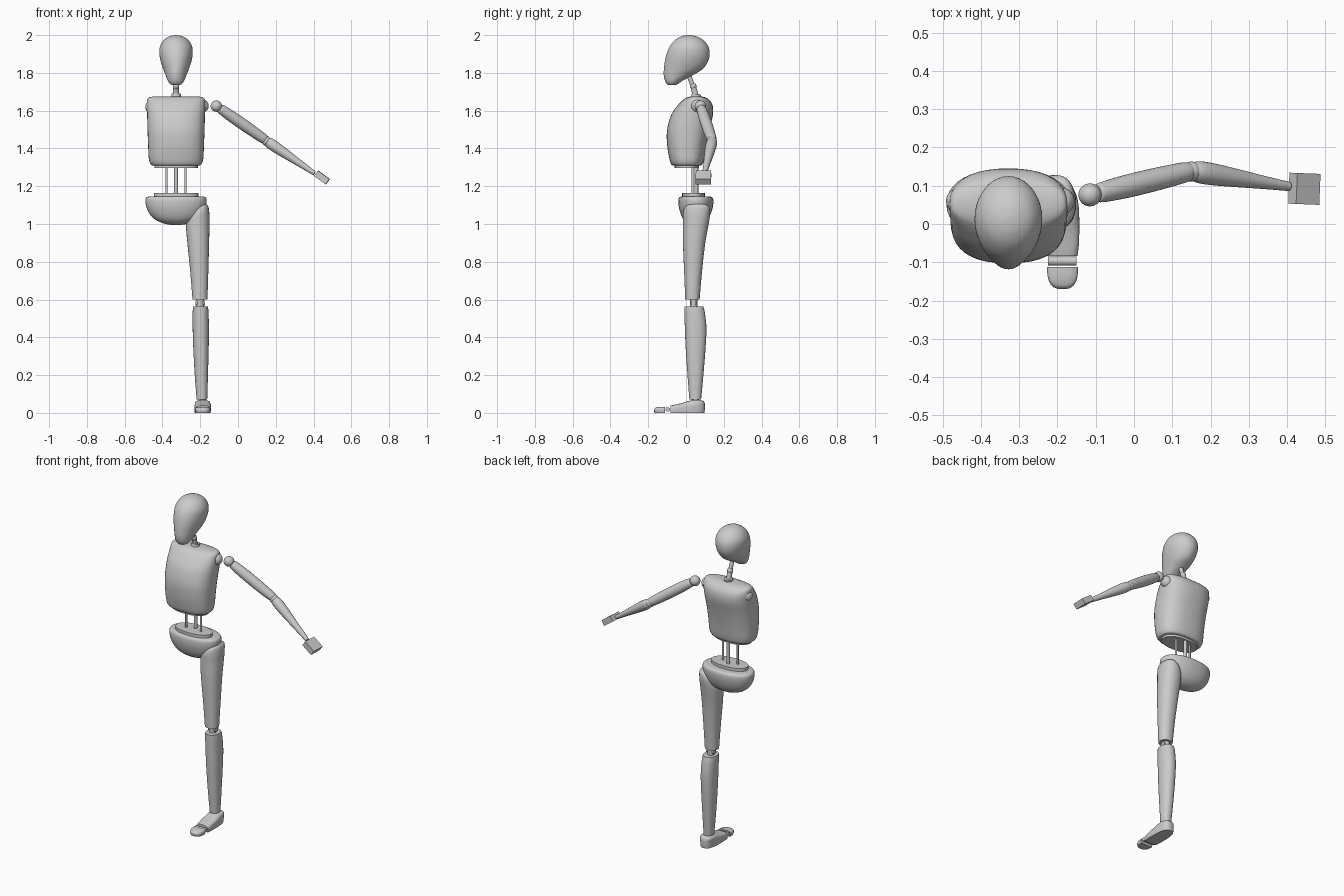
import bpy, bmesh, math
from mathutils import Vector, Matrix

cube = bpy.data.objects.get("Cube")
if cube:
    bpy.data.objects.remove(cube, do_unlink=True)

grey = bpy.data.materials.new("plain grey")
grey.use_nodes = True
grey.diffuse_color = (0.6, 0.6, 0.6, 1)
grey.node_tree.nodes["Principled BSDF"].inputs["Base Color"].default_value = grey.diffuse_color


def finish(name, bm, matrix=None, smooth=True):
    """Turn a bmesh into a named, coloured, shaded object."""
    bmesh.ops.recalc_face_normals(bm, faces=bm.faces)
    mesh = bpy.data.meshes.new(name)
    bm.to_mesh(mesh)
    bm.free()
    obj = bpy.data.objects.new(name, mesh)
    bpy.context.collection.objects.link(obj)
    mesh.materials.append(grey)
    if matrix:
        mesh.transform(matrix)
    if smooth:
        bpy.ops.object.select_all(action="DESELECT")
        obj.select_set(True)
        bpy.context.view_layer.objects.active = obj
        bpy.ops.object.shade_smooth_by_angle(angle=math.radians(40))
    return obj


def spline(rows, steps):
    """Smooth the list of sections with a Catmull-Rom curve."""
    rows = [Vector(r) for r in rows]
    out = []
    for i in range(len(rows) - 1):
        a, b, c, d = rows[max(i - 1, 0)], rows[i], rows[i + 1], rows[min(i + 2, len(rows) - 1)]
        for s in range(steps):
            t = s / steps
            out.append(b + (c - a) * (t / 2) + (a * 2 - b * 5 + c * 4 - d) * (t * t / 2)
                       + (b * 3 - a - c * 3 + d) * (t ** 3 / 2))
    return out + [rows[-1]]


def loft(name, rows, power=2, steps=5, matrix=None, cut_y=None, keep_back=True, sides=40):
    """Skin superellipse sections given as (z, left x, right x, front y, back y)."""
    bm = bmesh.new()
    rings = []
    for z, x0, x1, y0, y1 in spline(rows, steps):
        ring = []
        for k in range(sides):
            a = math.tau * k / sides
            c, s = math.cos(a), math.sin(a)
            px = math.copysign(abs(c) ** (2 / power), c)
            py = math.copysign(abs(s) ** (2 / power), s)
            ring.append(bm.verts.new(((x0 + x1 + (x1 - x0) * px) / 2,
                                      (y0 + y1 + (y1 - y0) * py) / 2, z)))
        rings.append(ring)
    for low, high in zip(rings, rings[1:]):
        for k in range(sides):
            n = (k + 1) % sides
            bm.faces.new((low[k], low[n], high[n], high[k]))
    bm.faces.new(rings[0])
    bm.faces.new(rings[-1])
    if cut_y is not None:
        bmesh.ops.bisect_plane(bm, geom=bm.verts[:] + bm.edges[:] + bm.faces[:],
                               plane_co=(0, cut_y, 0), plane_no=(0, 1, 0),
                               clear_inner=keep_back, clear_outer=not keep_back)
        bmesh.ops.holes_fill(bm, edges=[e for e in bm.edges if e.is_boundary])
    return finish(name, bm, matrix)


def limb(name, start, end, radii):
    """Round tapered piece between two points; radii are (fraction, radius)."""
    start, end = Vector(start), Vector(end)
    axis = end - start
    turn = Matrix.Translation(start) @ axis.to_track_quat("Z", "Y").to_matrix().to_4x4()
    rows = [(f * axis.length, -r, r, -r, r) for f, r in radii]
    return loft(name, rows, matrix=turn, sides=28)


def rod(name, start, end, radius):
    return limb(name, start, end, [(0, radius), (1, radius)])


def ball(name, centre, radius):
    bm = bmesh.new()
    bmesh.ops.create_uvsphere(bm, u_segments=28, v_segments=16, radius=radius)
    return finish(name, bm, Matrix.Translation(centre))


MID = -0.328  # centre line of the torso


def centred(rows):
    return [(z, MID - w, MID + w, f, b) for z, w, f, b in rows]


# Head: rounded skull tapering forward to the chin
loft("head", centred([
    (1.735, 0.012, -0.085, -0.06), (1.74, 0.03, -0.1, -0.045), (1.76, 0.044, -0.112, -0.015),
    (1.79, 0.056, -0.118, 0.04), (1.82, 0.068, -0.117, 0.088), (1.86, 0.081, -0.112, 0.116),
    (1.9, 0.088, -0.103, 0.125), (1.94, 0.085, -0.086, 0.118), (1.975, 0.064, -0.056, 0.09),
    (1.994, 0.033, -0.022, 0.054), (2, 0.004, 0.012, 0.02)]))

# Neck: two rods, a joint and a collar
rod("neck_upper", (MID, 0.01, 1.8), (MID, 0.04, 1.72), 0.012)
ball("neck_joint", (MID, 0.038, 1.73), 0.017)
rod("neck_lower", (MID, 0.04, 1.72), (MID, 0.06, 1.65), 0.015)
rod("neck_collar", (MID, 0.052, 1.665), (MID, 0.056, 1.688), 0.025)

# Ribcage with a flat rim below
loft("chest", centred([
    (1.31, 0.122, -0.066, 0.076), (1.316, 0.134, -0.078, 0.087), (1.345, 0.144, -0.088, 0.096),
    (1.42, 0.148, -0.1, 0.108), (1.5, 0.151, -0.1, 0.124), (1.58, 0.153, -0.077, 0.143),
    (1.63, 0.154, -0.042, 0.14), (1.66, 0.152, -0.012, 0.12), (1.671, 0.14, 0.008, 0.1),
    (1.676, 0.11, 0.03, 0.08)]), power=2.5)
loft("chest_rim", centred([(1.297, 0.115, -0.06, 0.07), (1.315, 0.115, -0.06, 0.07)]), power=2.3)
ball("left_shoulder_socket", (-0.19, 0.06, 1.625), 0.035)
ball("right_shoulder_socket", (-0.457, 0.06, 1.62), 0.034)

# Waist rods
rod("spine_rod", (MID, 0.055, 1.14), (MID, 0.055, 1.31), 0.01)
for side, x in (("right", -0.05), ("left", 0.05)):
    rod(side + "_waist_rod", (MID + x, 0.035, 1.14), (MID + x, 0.035, 1.31), 0.006)

# Pelvis bowl and its top plate
loft("pelvis", centred([
    (0.995, 0.015, 0.04, 0.06), (1.0, 0.055, 0.017, 0.085), (1.02, 0.105, -0.01, 0.112),
    (1.05, 0.138, -0.027, 0.13), (1.09, 0.157, -0.038, 0.142), (1.125, 0.162, -0.04, 0.145),
    (1.142, 0.155, -0.034, 0.138), (1.146, 0.135, -0.02, 0.12)]), power=2.2)
loft("pelvis_plate", centred([(1.14, 0.118, -0.02, 0.1), (1.164, 0.118, -0.02, 0.1)]), power=2.2)

# Left leg
loft("thigh", [
    (0.6, -0.241, -0.162, -0.004, 0.072), (0.75, -0.253, -0.157, -0.01, 0.085),
    (0.9, -0.268, -0.153, -0.016, 0.102), (1, -0.275, -0.151, -0.016, 0.12),
    (1.06, -0.262, -0.152, -0.015, 0.128), (1.095, -0.225, -0.158, 0, 0.12),
    (1.108, -0.2, -0.172, 0.035, 0.085)], power=2.2)
rod("knee_post", (-0.2, 0.04, 0.55), (-0.2, 0.04, 0.61), 0.02)
rod("knee_pin", (-0.225, 0.04, 0.582), (-0.175, 0.04, 0.582), 0.014)
loft("shin", [
    (0.07, -0.219, -0.163, 0.018, 0.08), (0.2, -0.229, -0.159, 0.008, 0.092),
    (0.35, -0.237, -0.155, -0.002, 0.104), (0.45, -0.24, -0.154, -0.006, 0.108),
    (0.53, -0.24, -0.156, -0.009, 0.1), (0.562, -0.238, -0.159, -0.009, 0.092)], power=2.2)
rod("ankle", (-0.19, 0.05, 0.04), (-0.19, 0.05, 0.08), 0.02)

# Foot, toe hinge and toe
loft("foot", [
    (0, -0.23, -0.145, -0.13, 0.098), (0.02, -0.231, -0.143, -0.125, 0.1),
    (0.036, -0.23, -0.143, -0.09, 0.1), (0.05, -0.228, -0.146, -0.03, 0.099),
    (0.062, -0.222, -0.152, 0.01, 0.094), (0.067, -0.205, -0.17, 0.03, 0.08)],
    power=2.8, cut_y=-0.083)
rod("toe_hinge", (-0.224, -0.097, 0.018), (-0.15, -0.097, 0.018), 0.012)
loft("toe", [
    (0, -0.225, -0.148, -0.166, -0.05), (0.014, -0.227, -0.146, -0.17, -0.05),
    (0.026, -0.225, -0.148, -0.163, -0.05), (0.032, -0.212, -0.16, -0.145, -0.06)],
    power=2.8, cut_y=-0.112, keep_back=False)

# Left arm
ball("shoulder_ball", (-0.115, 0.076, 1.624), 0.03)
limb("upper_arm", (-0.095, 0.08, 1.612), (0.145, 0.138, 1.445),
     [(0, 0.02), (0.04, 0.026), (0.3, 0.03), (0.6, 0.03), (0.92, 0.027), (1, 0.023)])
ball("elbow", (0.15, 0.137, 1.44), 0.026)
limb("forearm", (0.155, 0.138, 1.437), (0.405, 0.098, 1.268),
     [(0, 0.024), (0.08, 0.029), (0.3, 0.027), (0.7, 0.018), (1, 0.012)])

# Hand: plain slab continuing the forearm
slab = bmesh.new()
bmesh.ops.create_cube(slab, size=1)
pose = (Matrix.Translation((0.445, 0.092, 1.246)) @ Matrix.Rotation(-0.04, 4, "Z")
        @ Matrix.Rotation(math.radians(36), 4, "Y") @ Matrix.Diagonal((0.075, 0.081, 0.035, 1)))
finish("hand", slab, pose, smooth=False)
